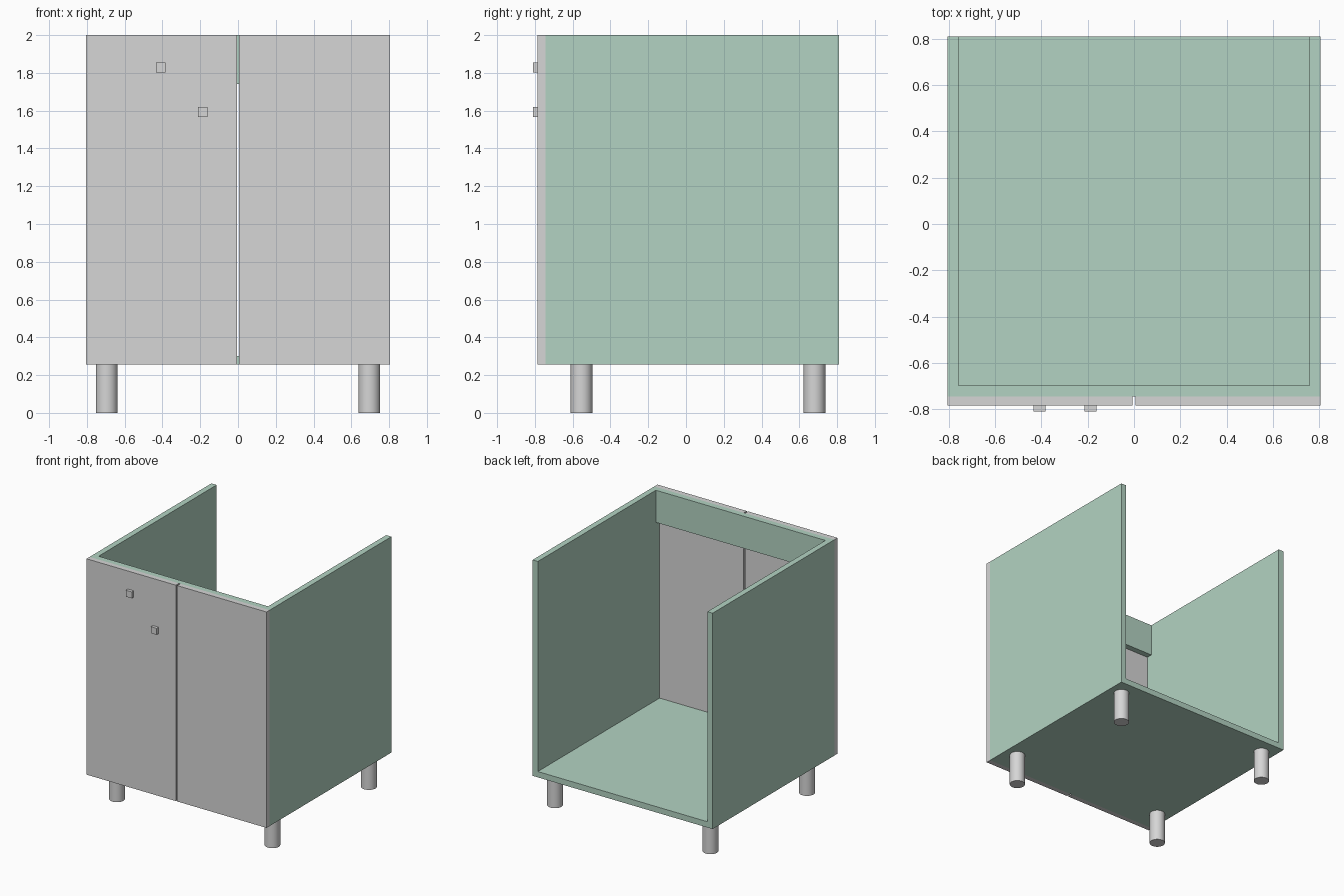
import bpy

# Remove the default cube
cube = bpy.data.objects.get("Cube")
if cube:
    bpy.data.objects.remove(cube, do_unlink=True)


def material(name, rgb):
    mat = bpy.data.materials.new(name)
    mat.use_nodes = True
    color = (*rgb, 1.0)
    mat.diffuse_color = color
    mat.node_tree.nodes["Principled BSDF"].inputs["Base Color"].default_value = color
    return mat


green = material("sage_green", (0.45, 0.65, 0.54))
grey = material("light_grey", (0.67, 0.67, 0.67))


def box(name, low, high, mat):
    center = [(a + b) / 2 for a, b in zip(low, high)]
    bpy.ops.mesh.primitive_cube_add(size=1, location=center)
    obj = bpy.context.object
    obj.name = name
    obj.scale = [b - a for a, b in zip(low, high)]
    bpy.ops.object.transform_apply(location=False, rotation=False, scale=True)
    obj.data.materials.append(mat)
    return obj


# Main cabinet dimensions
HALF_WIDTH = 0.805
INNER = 0.758
BASE, TOP = 0.255, 2.0
FRONT, BACK = -0.745, 0.81
DOOR_FRONT = -0.785
GAP = 0.006

# Carcass: floor and front top rail between the sides, back left open
box("floor_panel", (-INNER, FRONT, BASE), (INNER, BACK, BASE + 0.047), green)
box("front_rail", (-INNER, FRONT, 1.74), (INNER, FRONT + 0.047, TOP), green)

# Sides, doors and legs on both halves
for side, sign in (("left", 1), ("right", -1)):
    x0, x1 = sorted((sign * INNER, sign * HALF_WIDTH))
    box(f"{side}_side_panel", (x0, FRONT, BASE), (x1, BACK, TOP), green)

    x0, x1 = sorted((sign * GAP, sign * HALF_WIDTH))
    box(f"{side}_door", (x0, DOOR_FRONT, BASE), (x1, FRONT, TOP), grey)

    for place, y in (("front", -0.553), ("back", 0.68)):
        bpy.ops.mesh.primitive_cylinder_add(
            vertices=32, radius=0.058, depth=BASE,
            location=(sign * 0.695, y, BASE / 2))
        leg = bpy.context.object
        leg.name = f"{place}_{side}_leg"
        leg.data.materials.append(grey)
        bpy.ops.object.shade_smooth_by_angle()

# Square knobs
for name, x, z in (("upper_knob", -0.409, 1.828), ("lower_knob", -0.187, 1.593)):
    h = 0.026
    box(name, (x - h, -0.81, z - h), (x + h, DOOR_FRONT, z + h), grey)
